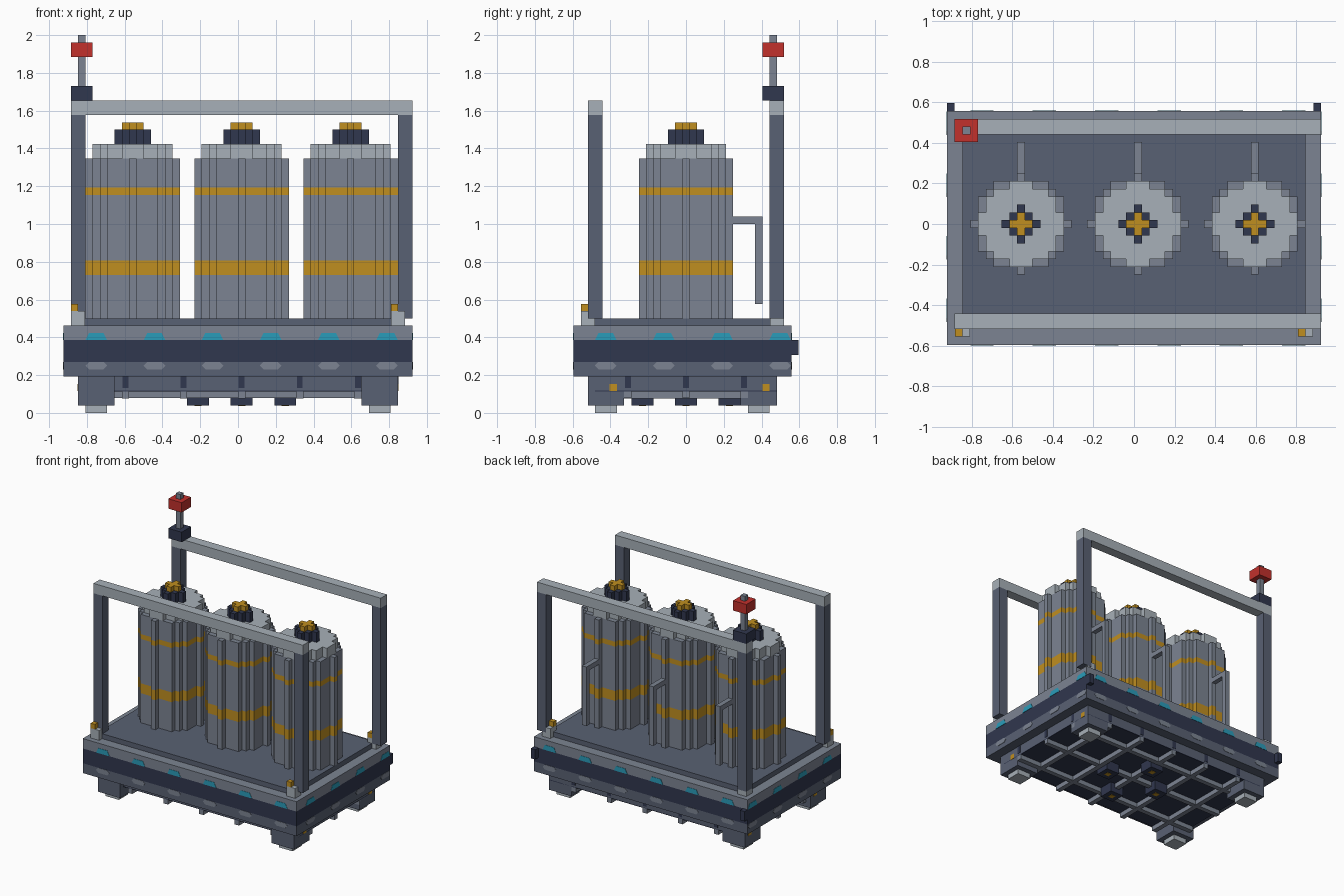
import bpy, bmesh

cube = bpy.data.objects.get("Cube")
if cube:
    bpy.data.objects.remove(cube, do_unlink=True)

U = 1 / 26  # one block of the grid the model is built on


def material(name, rgb):
    lin = [((c / 255 + 0.055) / 1.055) ** 2.4 for c in rgb] + [1]
    m = bpy.data.materials.new(name)
    m.use_nodes = True
    m.diffuse_color = lin
    bsdf = next(n for n in m.node_tree.nodes if n.type == 'BSDF_PRINCIPLED')
    bsdf.inputs["Base Color"].default_value = lin
    bsdf.inputs["Roughness"].default_value = 0.8
    return m


LIGHT = material("light grey", (167, 176, 184))
MID = material("mid grey", (124, 132, 146))
SLATE = material("slate", (89, 97, 115))
NAVY = material("dark navy", (48, 55, 78))
AMBER = material("amber", (192, 143, 32))
RED = material("signal red", (194, 49, 44))
CYAN = material("cyan light", (42, 156, 186))


def finish(name, bm, mats):
    bmesh.ops.recalc_face_normals(bm, faces=bm.faces)
    bmesh.ops.scale(bm, vec=(U, U, U), verts=bm.verts)
    me = bpy.data.meshes.new(name)
    bm.to_mesh(me)
    bm.free()
    for m in mats:
        me.materials.append(m)
    ob = bpy.data.objects.new(name, me)
    bpy.context.collection.objects.link(ob)
    return ob


def box(name, x, y, z, mat):
    """Box from (low, high) pairs in grid units."""
    bm = bmesh.new()
    bmesh.ops.create_cube(bm, size=1)
    for v in bm.verts:
        v.co = [r[0] if c < 0 else r[1] for c, r in zip(v.co, (x, y, z))]
    return finish(name, bm, [mat])


def disc_outline(rsq):
    """Stepped outline of a round disc made of unit squares."""
    n = int(rsq ** 0.5)
    side, last = [], None
    for k in range(n, -n - 1, -1):
        w = max(j for j in range(n + 1) if j * j + k * k <= rsq) + 0.5
        if w == last:
            side.pop()
        else:
            side.append((w, k + 0.5))
        side.append((w, k - 0.5))
        last = w
    return side + [(-a, -b) for a, b in side]


def stepped_drum(name, cx, rsq, levels, mats, bands=()):
    """Stacked stepped prism; sections listed in bands use the second material."""
    bm = bmesh.new()
    pts = disc_outline(rsq)
    rings = [[bm.verts.new((cx + a, b, z)) for a, b in pts] for z in levels]
    bm.faces.new(rings[0])
    bm.faces.new(rings[-1])
    for s, (lo, hi) in enumerate(zip(rings, rings[1:])):
        for i in range(len(pts)):
            j = (i + 1) % len(pts)
            f = bm.faces.new((lo[i], lo[j], hi[j], hi[i]))
            f.material_index = 1 if s in bands else 0
    return finish(name, bm, mats)


def side_plates(name, outline, mat):
    """Row of thin plates on all four sides of the base."""
    bm = bmesh.new()
    t = 0.06

    def plate(place):
        a = [bm.verts.new(place(u, z, 0)) for u, z in outline]
        b = [bm.verts.new(place(u, z, t)) for u, z in outline]
        bm.faces.new(a)
        bm.faces.new(b)
        for i in range(len(a)):
            j = (i + 1) % len(a)
            bm.faces.new((a[i], a[j], b[j], b[i]))

    for i in range(6):
        c = -19.5 + 8 * i
        plate(lambda u, z, d: (c + u, -15.5 - d, z))
        plate(lambda u, z, d: (c + u, 14.5 + d, z))
    for i in range(4):
        c = -11.05 + 8 * i
        plate(lambda u, z, d: (24 + d, c + u, z))
        plate(lambda u, z, d: (-24 - d, c + u, z))
    return finish(name, bm, [mat])


# Base: three stacked bands and the deck
full_x, full_y = (-24, 24), (-15.5, 14.5)
box("base_lower_band", full_x, full_y, (5, 7), SLATE)
box("base_middle_band", full_x, full_y, (7, 10), NAVY)
box("base_rim", full_x, full_y, (10, 12), MID)
box("deck", (-22, 22), (-13.5, 12.5), (12, 13), SLATE)
side_plates("side_lights", [(-1.5, 10), (1.5, 10), (1.0, 11), (-1.0, 11)], CYAN)
side_plates("side_vents", [(-1.5, 6.5), (-1, 6), (1, 6), (1.5, 6.5), (1, 7), (-1, 7)], MID)
for side, x in (("right", -24), ("left", 23)):
    box("rear_bumper_" + side, (x, x + 1), (14.5, 15.5), (8, 10), NAVY)

# Underside: panel, rib lattice and four sockets
panel_x, panel_y = (-21, 22), (-12.5, 12.5)
box("under_panel", panel_x, panel_y, (3.1, 5), SLATE)
box("under_skin", panel_x, panel_y, (2.95, 3.1), NAVY)
for i in range(5):
    x = -16 + 8 * i
    box("rib_lengthwise", (x, x + 1), panel_y, (2, 3), MID)
    box("rib_end_mark", (x + .1, x + .9), (-12.56, 12.56), (3.4, 5), NAVY)
for i in range(3):
    y = -8.5 + 8 * i
    box("rib_crosswise", panel_x, (y, y + 1), (2.02, 3), MID)
    box("rib_end_mark", (-21.06, 22.06), (y + .1, y + .9), (3.4, 5), NAVY)
for cx, cy in ((-5.5, 0), (6.5, 0), (0.5, -6), (0.5, 6)):
    box("under_socket", (cx - 1.5, cx + 1.5), (cy - 1.5, cy + 1.5), (1, 3), NAVY)
    box("socket_pin", (cx - .5, cx + .5), (cy - .5, cy + .5), (0.94, 1), AMBER)

# Feet with pads and amber markers
for x in (-22, 17):
    for y, my in ((-13.5, -10.5), (7.5, 10.5)):
        box("foot", (x, x + 5), (y, y + 5), (1, 5), SLATE)
        box("foot_pad", (x + 1, x + 4), (y + 1, y + 4), (0, 1), LIGHT)
        mx = x - 0.06 if x < 0 else x + 5
        box("foot_marker", (mx, mx + 0.06), (my, my + 1), (3, 4), AMBER)

# Corner lugs, slightly inset so they sit cleanly against the posts
e = 0.04
for x in (-23, 21):
    for y in (-14.5, 11.5):
        box("corner_lug", (x + e, x + 2 - e), (y + e, y + 2 - e), (12, 14), LIGHT)
        box("corner_lamp", (x + e, x + 1), (y + e, y + 1), (14, 15), AMBER)

# Guard frames at front and rear
for side, y in (("front", -13.5), ("rear", 11.5)):
    for x in (-23, 22):
        box(side + "_post", (x, x + 2), (y, y + 2), (13, 41), SLATE)
    box(side + "_beam", (-23, 24), (y, y + 2), (41, 43), LIGHT)

# Beacon on the rear frame
box("beacon_base", (-23, -20), (10.5, 13.5), (43, 45), NAVY)
box("beacon_mast", (-22, -21), (11.5, 12.5), (45, 52), MID)
box("beacon_lamp", (-23, -20), (10.5, 13.5), (49, 51), RED)

# Three tanks, each with cap, valve and rear pipe
for cx in (-14.5, 0.5, 15.5):
    stepped_drum("tank_body", cx, 36, (13, 19, 21, 30, 31, 35), [MID, AMBER], (1, 3))
    stepped_drum("tank_shoulder", cx, 26, (35, 37), [LIGHT])
    stepped_drum("tank_cap", cx, 4, (37, 39), [NAVY])
    stepped_drum("tank_valve", cx, 1, (39, 40), [AMBER])
    box("pipe_arm", (cx - .5, cx + .5), (6.5, 10.5), (26, 27), MID)
    box("pipe_drop", (cx - .5, cx + .5), (9.5, 10.5), (15, 26), MID)
